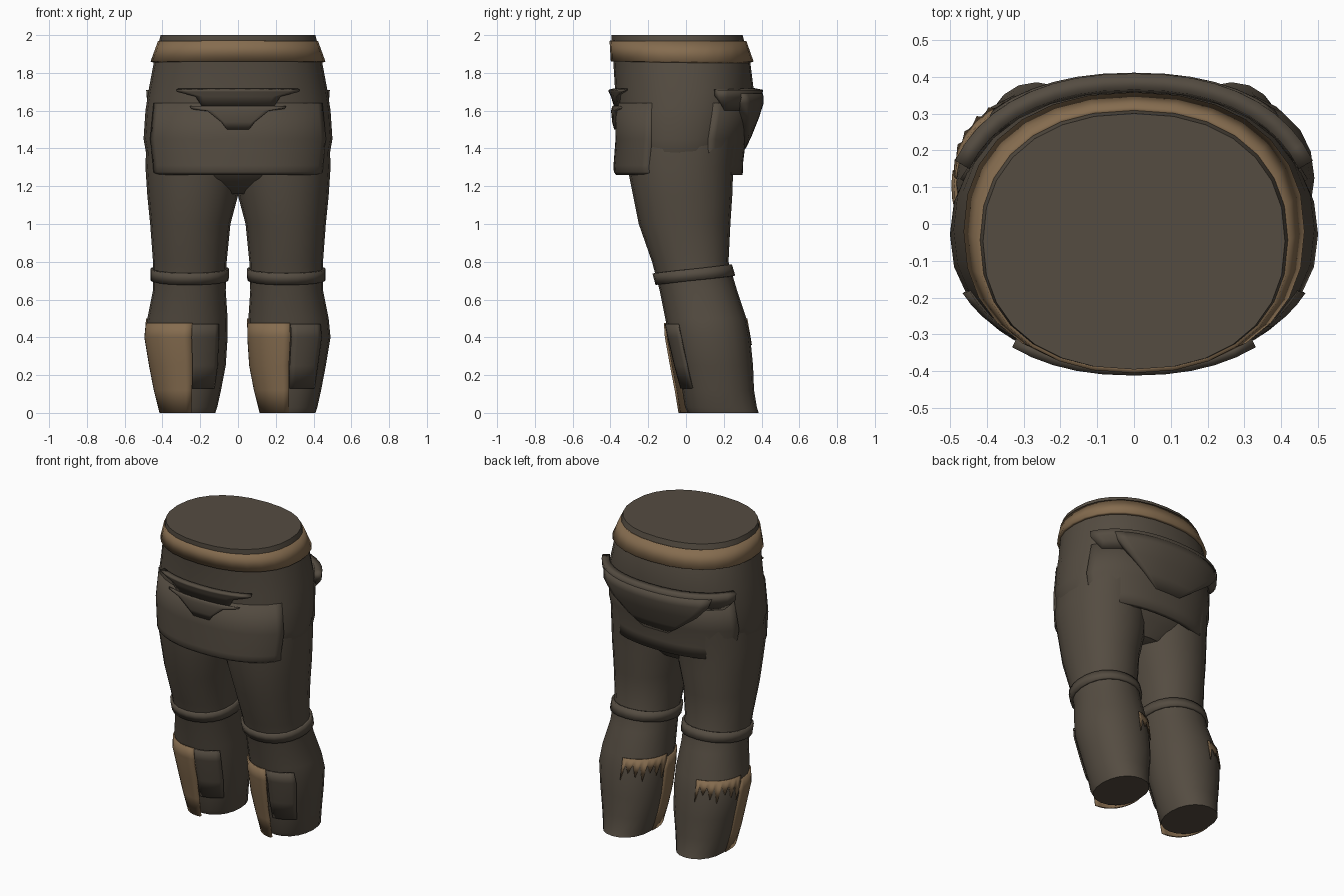
import bpy, bmesh, math

if "Cube" in bpy.data.objects:
    bpy.data.objects.remove(bpy.data.objects["Cube"])


def material(name, rgb):
    m = bpy.data.materials.new(name)
    m.diffuse_color = (*rgb, 1)
    m.use_nodes = True
    m.node_tree.nodes["Principled BSDF"].inputs["Base Color"].default_value = m.diffuse_color
    return m


CLOTH = material("dark cloth", (0.089, 0.072, 0.053))
LEATHER = material("tan leather", (0.235, 0.150, 0.078))

# Hip profile: z, half width, front y, back y
HIPS = [(1.16, 0.16, -0.16, 0.16), (1.24, 0.40, -0.27, 0.22), (1.31, 0.475, -0.33, 0.26),
        (1.45, 0.50, -0.365, 0.31), (1.60, 0.49, -0.375, 0.345), (1.70, 0.475, -0.375, 0.36),
        (1.86, 0.445, -0.385, 0.34), (1.96, 0.42, -0.395, 0.31), (2.0, 0.41, -0.395, 0.30)]
# Leg profile: z, inner x, outer x, front y, back y
LEG = [(0.0, 0.12, 0.41, 0.01, 0.385), (0.03, 0.11, 0.42, -0.005, 0.375),
       (0.12, 0.09, 0.44, -0.02, 0.36), (0.25, 0.065, 0.465, -0.055, 0.355),
       (0.40, 0.055, 0.49, -0.09, 0.34), (0.50, 0.055, 0.48, -0.11, 0.32),
       (0.65, 0.065, 0.45, -0.14, 0.27), (0.80, 0.06, 0.45, -0.18, 0.225),
       (1.0, 0.04, 0.465, -0.25, 0.235), (1.15, 0.0, 0.48, -0.28, 0.245),
       (1.30, -0.02, 0.49, -0.31, 0.25), (1.45, -0.02, 0.485, -0.32, 0.27)]


def sample(table, z):
    """Interpolate a profile table at height z."""
    z = min(max(z, table[0][0]), table[-1][0])
    for a, b in zip(table, table[1:]):
        if z <= b[0]:
            t = (z - a[0]) / (b[0] - a[0])
            return [p + (q - p) * t for p, q in zip(a[1:], b[1:])]


def hip(z):
    w, f, b = sample(HIPS, z)
    return 0, (f + b) / 2, w, (b - f) / 2, 2.25


def leg(z, side):
    i, o, f, b = sample(LEG, z)
    return side * (i + o) / 2, (f + b) / 2, (o - i) / 2, (b - f) / 2, 2.15


def point(shape, z, deg, off=0.0):
    """Point on a rounded section; angle 0 is the front, 90 is +x."""
    cx, cy, rx, ry, e = shape
    s, c = math.sin(math.radians(deg)), math.cos(math.radians(deg))
    return (cx + (rx + off) * math.copysign(abs(s) ** (2 / e), s),
            cy - (ry + off) * math.copysign(abs(c) ** (2 / e), c), z)


def arc(shape, z, a0, a1, n, off=0.0):
    return [point(shape, z, a0 + (a1 - a0) * i / n, off) for i in range(n + 1)]


def ring(shape, z, n, off=0.0):
    return arc(shape, z, 0, 360, n, off)[:-1]


def sheet(name, rows, mat, closed=False, caps=False, thick=0.0, angle=40):
    """Skin rows of points, listed from bottom to top."""
    bm = bmesh.new()
    vs = [[bm.verts.new(p) for p in r] for r in rows]
    n = len(rows[0])
    for lo, hi in zip(vs, vs[1:]):
        for i in range(n if closed else n - 1):
            j = (i + 1) % n
            bm.faces.new((lo[i], lo[j], hi[j], hi[i]))
    if caps:
        bm.faces.new(vs[0][::-1])
        bm.faces.new(vs[-1])
    me = bpy.data.meshes.new(name)
    bm.to_mesh(me)
    bm.free()
    me.materials.append(mat)
    for p in me.polygons:
        p.use_smooth = True
    me.set_sharp_from_angle(angle=math.radians(angle))
    ob = bpy.data.objects.new(name, me)
    bpy.context.collection.objects.link(ob)
    if thick:
        mod = ob.modifiers.new("thickness", "SOLIDIFY")
        mod.thickness = thick
        mod.offset = -1
    return ob


# Hips and waist
sheet("hips", [ring(hip(r[0]), r[0], 28) for r in HIPS], CLOTH, True, True)

# Belt flaring outward at its lower edge
belt_low = (0, -0.02, 0.463, 0.378, 2.25)
belt_top = (0, -0.043, 0.423, 0.362, 2.25)
sheet("belt", [ring(belt_low, 1.86, 28), ring(belt_top, 1.97, 28)],
      LEATHER, True, thick=0.02)

# Front skirt flap with a rolled hem
hem = (0, -0.03, 0.488, 0.352, 2.3)
sheet("front_flap", [arc(hem, 1.26, -65, 65, 20, -0.012), arc(hem, 1.275, -65, 65, 20, 0),
                     arc(hem, 1.31, -65, 65, 20, 0.002),
                     arc(hip(1.45), 1.45, -65, 65, 20, 0.008),
                     arc(hip(1.64), 1.64, -65, 65, 20, 0.004)], CLOTH, thick=0.03)

# Back skirt flap
back_hem = (0, -0.03, 0.475, 0.33, 2.3)
sheet("back_flap", [arc(back_hem, 1.26, 113, 247, 20), arc(back_hem, 1.33, 113, 247, 20, 0.003),
                    arc(hip(1.45), 1.45, 113, 247, 20, 0.008),
                    arc(hip(1.64), 1.64, 113, 247, 20, 0.006)], CLOTH, thick=0.03)

# Front folded pouch: overhanging lip and a pointed lower fold
sheet("front_pouch_lip", [arc(hip(z), z, -a, a, 10, o) for z, a, o in
                          ((1.62, 20, 0.006), (1.675, 24, 0.022), (1.70, 37, 0.034),
                           (1.71, 38, 0.036))], CLOTH, thick=0.03)
sheet("front_pouch_fold", [arc(hip(z), z, -a, a, 10, o) for z, a, o in
                           ((1.50, 5, 0.012), (1.54, 8, 0.02), (1.60, 16, 0.022),
                            (1.615, 27, 0.018), (1.625, 28, 0.014))], CLOTH, thick=0.025)

# Back folded pouch: wide ledge narrowing to a hanging point
sheet("back_pouch_lip", [arc(hip(z), z, 180 - a, 180 + a, 18, o) for z, a, o in
                         ((1.60, 56, 0.008), (1.64, 62, 0.03), (1.67, 66, 0.045),
                          (1.71, 67, 0.05))], CLOTH, thick=0.045)
sheet("back_pouch_fold", [arc(hip(z), z, 180 - a, 180 + a, 12, o) for z, a, o in
                          ((1.40, 8, 0.025), (1.47, 18, 0.035), (1.56, 32, 0.05),
                           (1.64, 42, 0.06), (1.69, 46, 0.05))], CLOTH, thick=0.06)

for side, label in ((-1, "left"), (1, "right")):
    # Trouser leg
    sheet(label + "_leg", [ring(leg(r[0], side), r[0], 20) for r in LEG], CLOTH, True, True)

    # Knee strap, higher at the back
    rows = []
    for dz in (-0.03, 0.03):
        row = []
        for i in range(24):
            a = i * 15
            z = 0.732 + dz - 0.025 * math.cos(math.radians(a))
            row.append(point(leg(z, side), z, a, 0.014))
        rows.append(row)
    sheet(label + "_knee_strap", rows, CLOTH, True, thick=0.02)

    # Tan shin guard over one half of the shin, standing off at the foot
    rows = []
    for z, push in ((0.0, 0.05), (0.12, 0.04), (0.25, 0.03), (0.40, 0.022), (0.475, 0.012)):
        cx, cy, rx, ry, e = leg(z, side)
        edge = 6 if side < 0 else 1
        rows.append(arc((cx, cy - push, rx + 0.006, ry, e), z, -100, edge, 12))
    sheet(label + "_shin_guard", rows, LEATHER, thick=0.012)

    # Dark half of the shin guard
    sheet(label + "_shin_lining", [arc(leg(z, side), z, 2, 48, 6, 0.008)
                                   for z in (0.13, 0.25, 0.40, 0.47)], CLOTH, thick=0.008)

    # Ragged tan fringe around the calf
    angles = [-172 + 6 * i for i in range(14)]
    top, low = [], []
    for i, a in enumerate(angles):
        z = 0.46 if i % 2 else (0.36, 0.41, 0.385)[i // 2 % 3]
        low.append(point(leg(z, side), z, a, 0.007))
        top.append(point(leg(0.50, side), 0.50, a, 0.007))
    sheet(label + "_calf_fringe", [low, top], LEATHER, thick=0.006)
